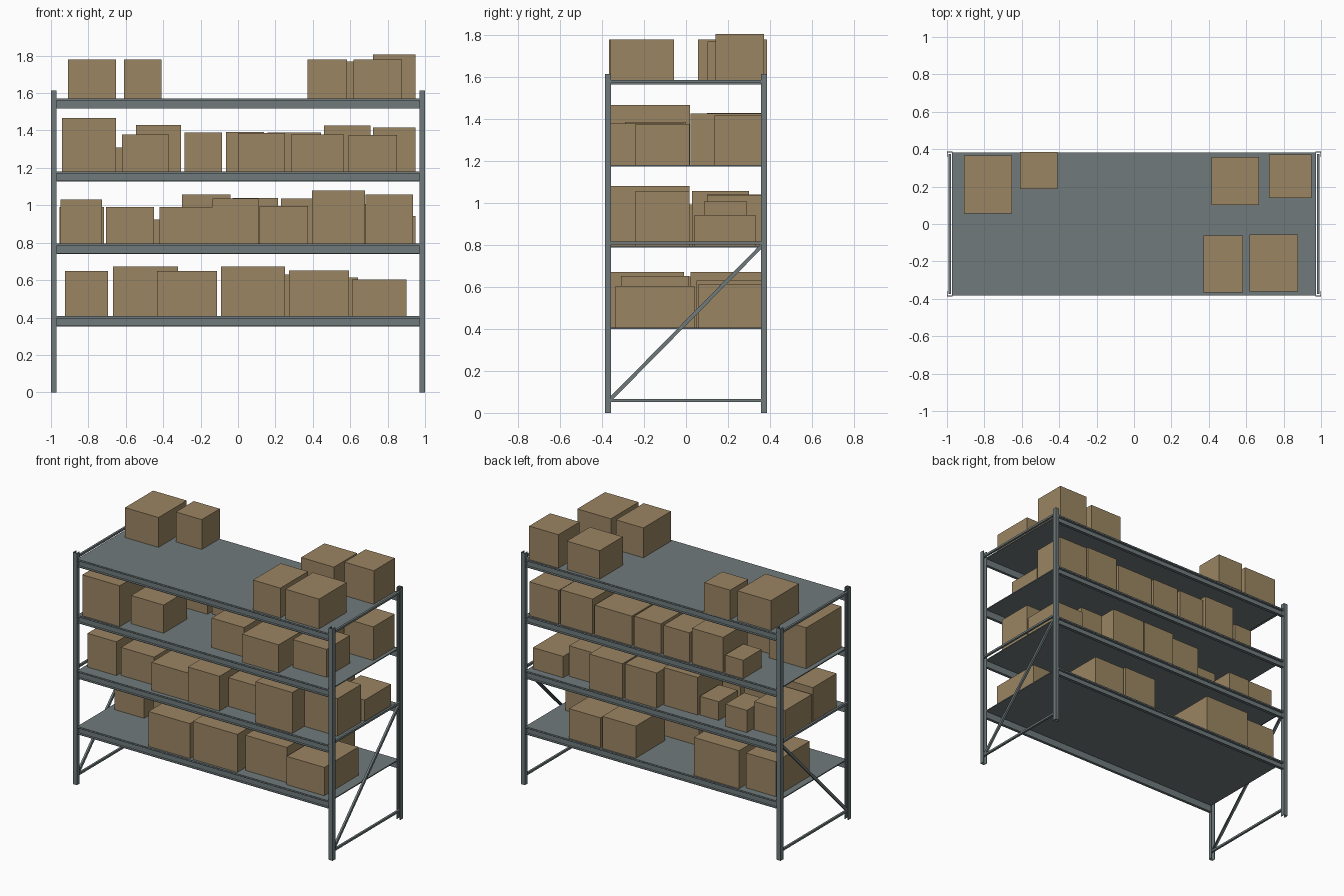
import bpy, bmesh
from mathutils import Vector


def material(name, rgb):
    m = bpy.data.materials.new(name)
    m.diffuse_color = (*rgb, 1)
    return m


STEEL = material("grey_steel", (0.16, 0.195, 0.20))
CARD = material("brown_cardboard", (0.33, 0.235, 0.125))


def finish(name, bm, mat):
    bmesh.ops.recalc_face_normals(bm, faces=bm.faces[:])
    me = bpy.data.meshes.new(name)
    bm.to_mesh(me)
    bm.free()
    me.materials.append(mat)
    ob = bpy.data.objects.new(name, me)
    bpy.context.collection.objects.link(ob)
    return ob


def block(name, x, y, z, mat):
    bm = bmesh.new()
    bmesh.ops.create_cube(bm, size=1)
    for v in bm.verts:
        v.co = [(a + b) / 2 + c * (b - a) for (a, b), c in zip((x, y, z), v.co)]
    return finish(name, bm, mat)


def channel(name, a, b, out, width, depth, t=0.004):
    """C channel from a to b; web centred on the line, flanges reach along out."""
    a, b, out = Vector(a), Vector(b), Vector(out)
    side = (b - a).normalized().cross(out)
    w = width / 2
    prof = [(-w, 0), (w, 0), (w, depth), (w - t, depth), (w - t, t),
            (t - w, t), (t - w, depth), (-w, depth)]
    bm = bmesh.new()
    face = bm.faces.new([bm.verts.new(a + side * s + out * d) for s, d in prof])
    ext = bmesh.ops.extrude_face_region(bm, geom=[face])
    bmesh.ops.translate(bm, vec=b - a,
                        verts=[g for g in ext["geom"] if isinstance(g, bmesh.types.BMVert)])
    return finish(name, bm, STEEL)


# Uprights and end-frame braces
for sx, lr in ((-1, "left"), (1, "right")):
    for sy, fb in ((-1, "front"), (1, "back")):
        channel(f"{fb}_{lr}_upright", (sx * 0.985, sy * 0.387, 0),
                (sx * 0.985, sy * 0.387, 1.615), (0, -sy, 0), 0.03, 0.03)
    X = sorted((sx * 0.993, sx * 0.978))
    for z in (0.06, 0.81, 1.578):
        block(f"{lr}_cross_brace", X, (-0.375, 0.375), (z - 0.007, z + 0.007), STEEL)
    channel(f"{lr}_diagonal_brace", (sx * 0.992, -0.365, 0.06),
            (sx * 0.992, 0.365, 0.80), (-sx, 0, 0), 0.018, 0.014)

# Shelves: thin deck on front and back beams
LEVELS = [0.407, 0.795, 1.182, 1.572]
for i, z in enumerate(LEVELS, 1):
    block(f"shelf_{i}_deck", (-0.972, 0.972), (-0.382, 0.382), (z - 0.007, z), STEEL)
    for sy, fb in ((-1, "front"), (1, "back")):
        channel(f"shelf_{i}_{fb}_beam", (-0.972, sy * 0.362, z - 0.031),
                (0.972, sy * 0.362, z - 0.031), (0, sy, 0), 0.047, 0.02)


def cartons(shelf, row, boxes):
    """Each carton: x range, y range, top height."""
    for x0, x1, y0, y1, top in boxes:
        block(f"shelf_{shelf}_{row}_carton", (x0, x1), (y0, y1),
              (LEVELS[shelf - 1], top), CARD)


# Cartons, shelf by shelf from the bottom
cartons(1, "front", [
    (-.433, -.113, -.367, -.02, .65), (-.092, .25, -.365, -.01, .672),
    (.273, .593, -.31, .015, .652), (.61, .90, -.335, .04, .604)])
cartons(1, "back", [
    (-.925, -.695, -.04, .333, .65), (-.668, -.32, .022, .37, .672),
    (.128, .385, .05, .37, .63), (.40, .642, .06, .37, .615)])
cartons(2, "front", [
    (-.95, -.727, -.30, -.04, 1.03), (-.705, -.45, -.28, 0, .99),
    (-.42, -.137, -.352, 0, .99), (-.135, .11, -.36, 0, 1.037),
    (.115, .375, -.27, 0, .995), (.395, .678, -.37, .016, 1.08),
    (.682, .936, -.24, .016, 1.057)])
cartons(2, "back", [
    (.715, .948, .04, .33, .943), (.52, .698, .085, .29, 1.007),
    (.23, .486, .10, .37, 1.037), (-.03, .215, .10, .365, 1.04),
    (-.30, -.04, .028, .30, 1.057), (-.455, -.31, .08, .29, .925),
    (-.705, -.54, .13, .337, .95), (-.955, -.717, -.02, .275, .992)])
cartons(3, "front", [
    (-.94, -.652, -.37, .02, 1.467), (-.62, -.37, -.29, -.03, 1.378),
    (0, .25, -.29, 0, 1.387), (.283, .566, -.36, -.01, 1.378),
    (.59, .85, -.24, .016, 1.376)])
cartons(3, "back", [
    (.722, .948, .135, .37, 1.416), (.46, .708, .022, .37, 1.426),
    (.158, .445, .10, .37, 1.388), (-.065, .14, .10, .37, 1.393),
    (-.285, -.085, .12, .37, 1.39), (-.545, -.305, .10, .37, 1.428),
    (-.70, -.56, .17, .37, 1.31)])
cartons(4, "front", [
    (.372, .583, -.366, -.062, 1.78), (.618, .877, -.361, -.056, 1.78)])
cartons(4, "back", [
    (-.91, -.652, .056, .366, 1.78), (-.61, -.41, .187, .385, 1.78),
    (.415, .668, .102, .358, 1.77), (.722, .948, .14, .372, 1.805)])
